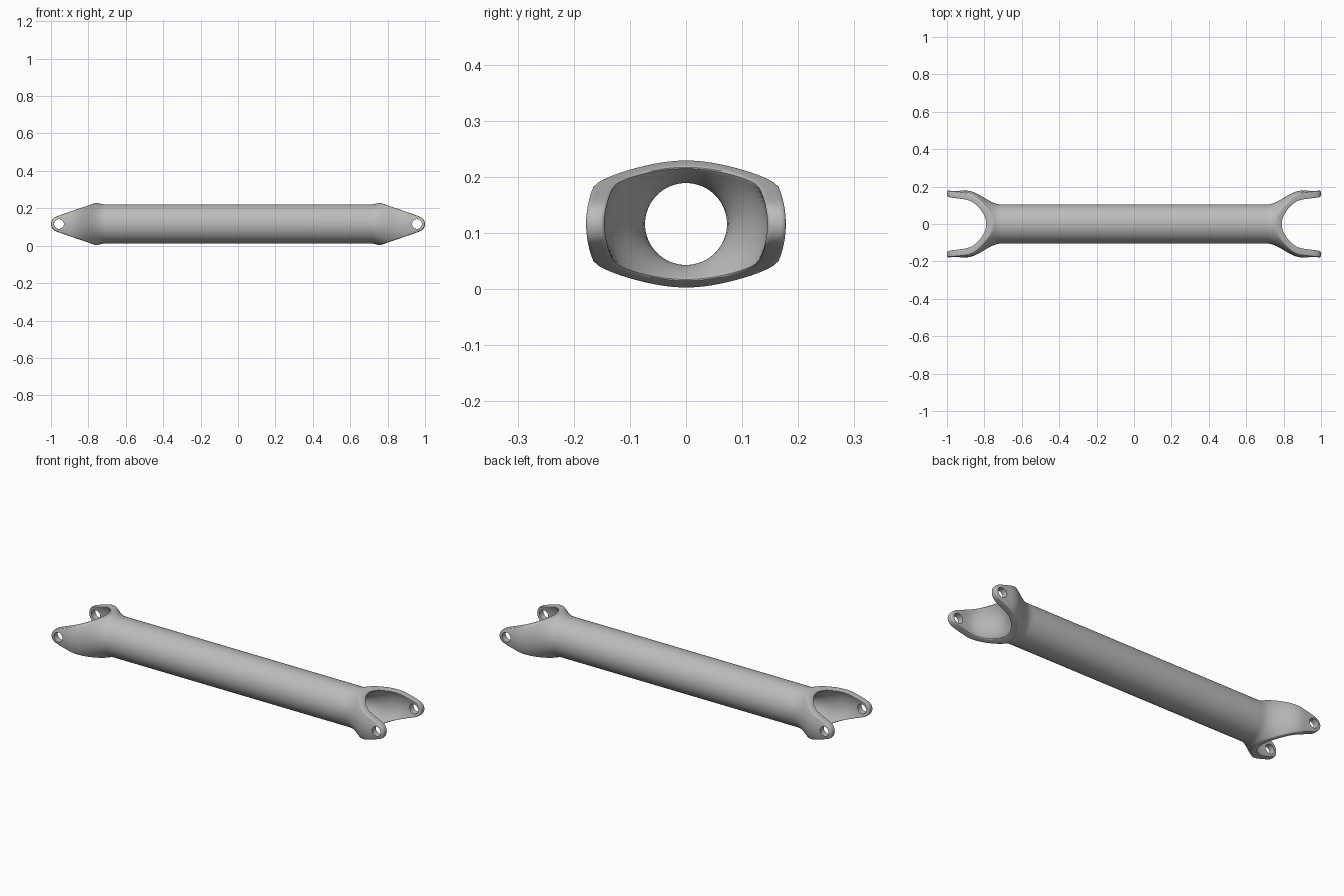
import bpy, bmesh, math
from mathutils import Vector

cube = bpy.data.objects.get("Cube")
if cube:
    bpy.data.objects.remove(cube, do_unlink=True)

CENTRE_Z = 0.116
PIN_X, EAR_R = 0.957, 0.043
QUARTER = 22            # steps per quarter turn


def smoothstep(a, span, x):
    t = min(max((x - a) / span, 0), 1)
    return t * t * (3 - 2 * t)


def outer(x):
    return 0.105 + 0.073 * smoothstep(0.713, 0.18, x)


def inner(x):
    return 0.073 + 0.072 * smoothstep(0.72, 0.175, x)


def half_height(x):
    """Tapered side outline ending in a round ear."""
    line = 0.115 - 0.345 * (x - 0.755)
    if x > PIN_X + 0.015:
        line = min(line, math.sqrt(max(EAR_R ** 2 - (x - PIN_X) ** 2, 0)))
    return line


def trim(radius, angle):
    """Where the wall at this angle meets the side outline."""
    lo, hi = 0.7, 1.0
    for _ in range(40):
        mid = (lo + hi) / 2
        if radius(mid) * abs(math.sin(angle)) < half_height(mid):
            lo = mid
        else:
            hi = mid
    return lo


def round_corner(a, corner, b):
    return [a * (1 - t) ** 2 + corner * 2 * t * (1 - t) + b * t * t
            for t in (0, 0.25, 0.5, 0.75, 1)]


def wall_path(angle):
    """Section of the wall: out along the skin, over the rim, back inside."""
    xo, xi = trim(outer, angle), trim(inner, angle)
    o, i = Vector((xo, outer(xo))), Vector((xi, inner(xi)))
    back = 0.008
    eo = Vector((xo - back, outer(xo - back)))
    ei = Vector((xi - back, inner(xi - back)))

    def run(radius, end):
        xs = [0, 0.7] + [0.7 + (end - 0.7) * k / 14 for k in range(1, 14)]
        return [Vector((x, radius(x))) for x in xs]

    rim = round_corner(eo, o, o.lerp(i, 0.3)) + round_corner(o.lerp(i, 0.7), i, ei)
    return run(outer, eo.x) + rim + run(inner, ei.x)[::-1]


# Angles are packed closer together around the ears
quarter = [math.pi / 2 * (k / QUARTER) ** 1.4 for k in range(QUARTER)]
half = quarter + [math.pi / 2] + [math.pi - a for a in quarter[:0:-1]]
angles = half + [a + math.pi for a in half]

# Half of the forked tube
bm = bmesh.new()
rings = []
for a in angles:
    rings.append([bm.verts.new((p.x, p.y * math.cos(a), CENTRE_Z + p.y * math.sin(a)))
                  for p in wall_path(a)])
for r, ring in enumerate(rings):
    nxt = rings[(r + 1) % len(rings)]
    for k in range(len(ring) - 1):
        bm.faces.new((ring[k], ring[k + 1], nxt[k + 1], nxt[k]))
bmesh.ops.recalc_face_normals(bm, faces=bm.faces)
mesh = bpy.data.meshes.new("forked_tube")
bm.to_mesh(mesh)
bm.free()
tube = bpy.data.objects.new("forked_tube", mesh)
bpy.context.collection.objects.link(tube)

mat = bpy.data.materials.new("plain_grey")
mat.use_nodes = True
grey = (0.5, 0.5, 0.5, 1)
mat.diffuse_color = grey
mat.node_tree.nodes["Principled BSDF"].inputs["Base Color"].default_value = grey
mesh.materials.append(mat)

# Mirror to the other end, then bore the pin holes
mirror = tube.modifiers.new("mirror", "MIRROR")
mirror.merge_threshold = 0.0001
cutters = []
for side in (-1, 1):
    bpy.ops.mesh.primitive_cylinder_add(vertices=32, radius=0.026, depth=0.6,
                                        location=(side * PIN_X, 0, CENTRE_Z),
                                        rotation=(math.pi / 2, 0, 0))
    cutter = bpy.context.object
    cutter.name = "pin_hole_cutter"
    cutter.hide_render = True
    cutter.data.materials.append(mat)
    cutters.append(cutter)
    bore = tube.modifiers.new("pin_hole", "BOOLEAN")
    bore.operation = "DIFFERENCE"
    bore.solver = "EXACT"
    bore.object = cutter

bpy.ops.object.select_all(action="DESELECT")
tube.select_set(True)
bpy.context.view_layer.objects.active = tube
for name in [m.name for m in tube.modifiers]:
    bpy.ops.object.modifier_apply(modifier=name)
for cutter in cutters:
    bpy.data.objects.remove(cutter, do_unlink=True)
bpy.ops.object.shade_smooth_by_angle(angle=math.radians(40))
